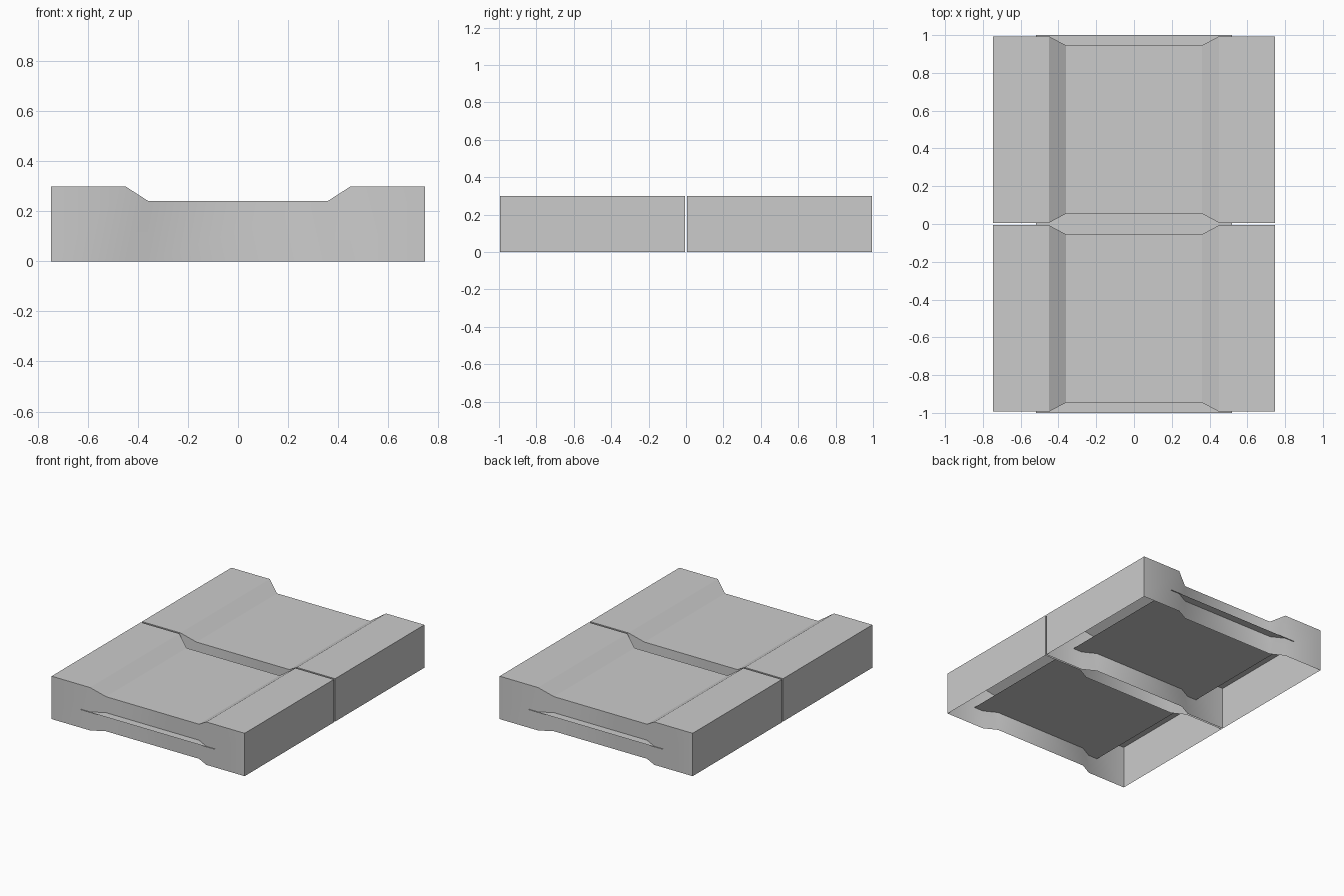
import bpy
import bmesh
import math

cube = bpy.data.objects.get("Cube")
if cube:
    bpy.data.objects.remove(cube, do_unlink=True)

# One plain grey for every part
grey = bpy.data.materials.new("concrete_grey")
grey.use_nodes = True
color = (0.6, 0.6, 0.6, 1.0)
grey.diffuse_color = color
grey.node_tree.nodes["Principled BSDF"].inputs["Base Color"].default_value = color

TOP = 0.3          # shoulder height
CHANNEL = 0.242    # channel floor height
PLATE_Z = 0.13     # height of the joining sheet
HALF_LEN = 0.4935  # half length of a block
INSET = 0.048      # depth of the end recess


def add_object(name, bm, location):
    mesh = bpy.data.meshes.new(name)
    bm.to_mesh(mesh)
    bm.free()
    mesh.materials.append(grey)
    obj = bpy.data.objects.new(name, mesh)
    obj.location = location
    bpy.context.collection.objects.link(obj)
    bpy.ops.object.select_all(action="DESELECT")
    obj.select_set(True)
    bpy.context.view_layer.objects.active = obj
    bpy.ops.object.shade_smooth_by_angle(angle=math.radians(30))
    return obj


# Open-bottomed block: channel along the top, recess in both ends
def make_block(name, y):
    half = [(0.747, TOP, 0), (0.45, TOP, 0), (0.36, CHANNEL, INSET)]
    section = [(-x, z, d) for x, z, d in half] + half[::-1]
    bm = bmesh.new()

    def row(side, on_top):
        return [bm.verts.new((x, side * (HALF_LEN - d), z if on_top else 0))
                for x, z, d in section]

    ft, fb = row(-1, True), row(-1, False)
    bt, bb = row(1, True), row(1, False)
    for i in range(len(section) - 1):
        j = i + 1
        bm.faces.new((ft[i], ft[j], bt[j], bt[i]))   # top
        bm.faces.new((fb[i], fb[j], ft[j], ft[i]))   # front end
        bm.faces.new((bb[j], bb[i], bt[i], bt[j]))   # back end
    bm.faces.new((bb[0], fb[0], ft[0], bt[0]))       # side walls
    bm.faces.new((fb[-1], bb[-1], bt[-1], ft[-1]))
    return add_object(name, bm, (0, y, 0))


# Thin level sheet that passes through the block and bridges the recesses
def make_sheet(name, y):
    bm = bmesh.new()
    corners = [(-1, -1), (1, -1), (1, 1), (-1, 1)]
    bm.faces.new([bm.verts.new((sx * 0.52, sy * 0.5, 0)) for sx, sy in corners])
    return add_object(name, bm, (0, y, PLATE_Z))


for label, y in (("front", -0.5), ("back", 0.5)):
    make_block(label + "_block", y)
    make_sheet(label + "_joining_sheet", y)
